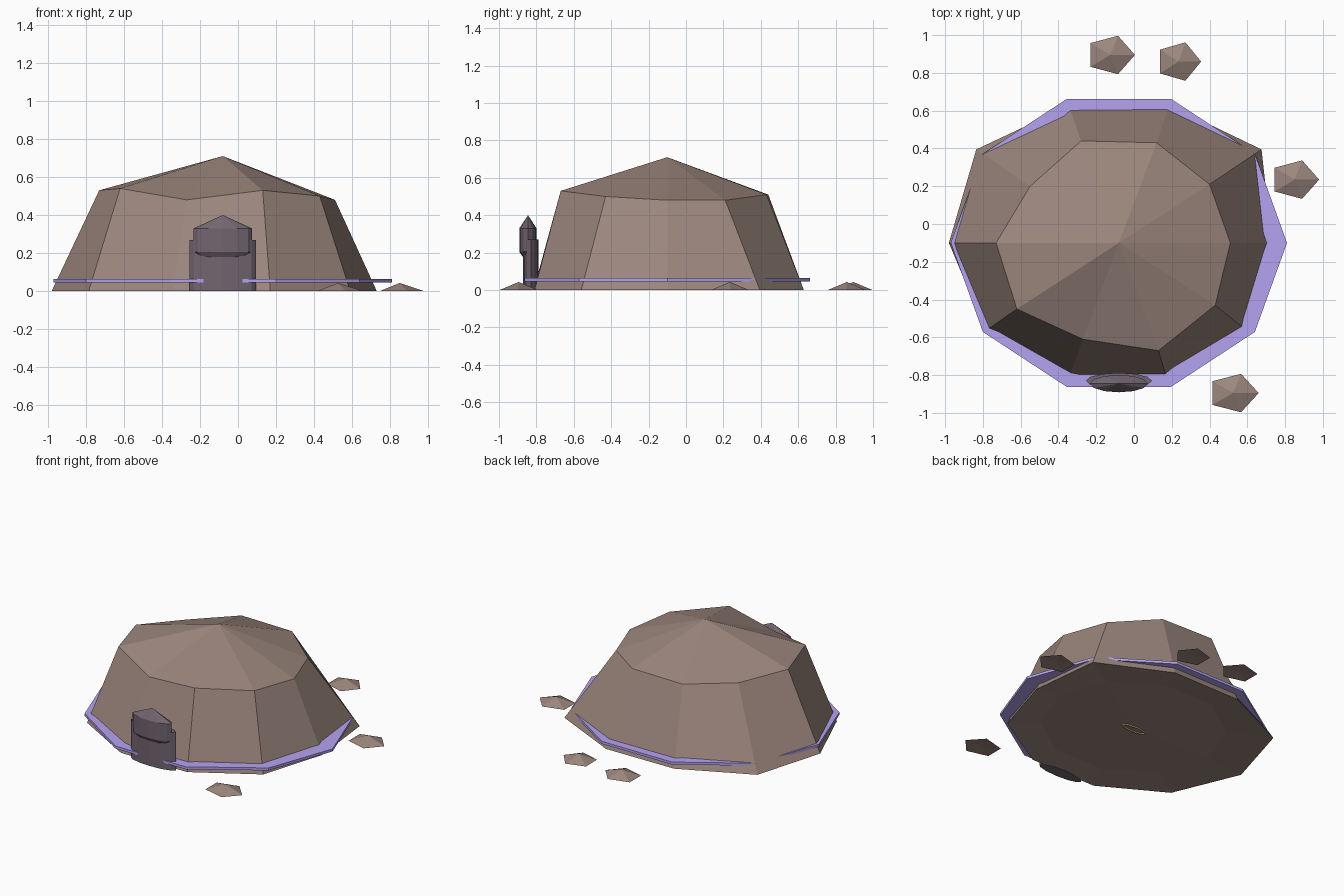
import bpy, bmesh
from math import sin, cos, pi

if "Cube" in bpy.data.objects:
    bpy.data.objects.remove(bpy.data.objects["Cube"])

CX, CY = -0.08, -0.1   # mound centre


def material(name, rgb):
    m = bpy.data.materials.new(name)
    m.diffuse_color = (*rgb, 1)
    m.use_nodes = True
    m.node_tree.nodes["Principled BSDF"].inputs["Base Color"].default_value = m.diffuse_color
    return m


EARTH = material("earth", (0.33, 0.24, 0.205))
STONE = material("door_stone", (0.17, 0.13, 0.16))
GLOW = material("violet", (0.46, 0.37, 0.88))
GOLD = material("gold", (0.70, 0.60, 0.25))


def ellipse(n, rx, ry, cx, cy, z, turn=0.0):
    return [(cx + rx * cos(2 * pi * i / n + turn), cy + ry * sin(2 * pi * i / n + turn), z)
            for i in range(n)]


def loft(name, rings, mat, closed=False):
    """Skin a stack of equal rings; a ring holding one point becomes a fan."""
    bm = bmesh.new()
    rows = [[bm.verts.new(p) for p in r] for r in rings]
    n = max(len(r) for r in rows)
    pairs = list(zip(rows, rows[1:])) + ([(rows[-1], rows[0])] if closed else [])
    for a, b in pairs:
        for i in range(n):
            j = (i + 1) % n
            if len(a) == 1:
                bm.faces.new((a[0], b[j], b[i]))
            elif len(b) == 1:
                bm.faces.new((a[i], a[j], b[0]))
            else:
                bm.faces.new((a[i], a[j], b[j], b[i]))
    me = bpy.data.meshes.new(name)
    bm.to_mesh(me)
    bm.free()
    me.materials.append(mat)
    ob = bpy.data.objects.new(name, me)
    bpy.context.collection.objects.link(ob)
    return ob


# Uneven ten-sided mound with a slightly recessed underside
base = [(0.73, -0.1), (0.675, 0.395), (0.185, 0.63), (-0.345, 0.625), (-0.835, 0.395),
        (-0.98, -0.1), (-0.785, -0.565), (-0.345, -0.815), (0.17, -0.81), (0.59, -0.56)]
shoulder = [(0.51, -0.1, 0.48), (0.40, 0.21, 0.48), (0.12, 0.43, 0.51), (-0.28, 0.44, 0.51),
            (-0.55, 0.20, 0.50), (-0.73, -0.1, 0.53), (-0.62, -0.45, 0.54),
            (-0.27, -0.61, 0.48), (0.13, -0.67, 0.53), (0.43, -0.43, 0.50)]
loft("mound", [[(CX, CY, 0.005)],
               ellipse(10, 0.62, 0.57, CX, CY, 0.02),
               [(x, y, 0) for x, y in base],
               shoulder,
               [(CX, CY, 0.71)]], EARTH)

# Flat violet ring round the foot of the mound
loft("foot_ring", [ellipse(10, 0.89 * k, 0.802 * k, CX, CY, z)
                   for k, z in ((0.88, 0.046), (1, 0.046), (1, 0.064), (0.88, 0.064))],
     GLOW, closed=True)

# Door stone: lower slab and overhanging pointed head
loft("door_slab", [[(CX, -0.83, 0)],
                   ellipse(12, 0.175, 0.042, CX, -0.83, 0),
                   ellipse(12, 0.175, 0.042, CX, -0.83, 0.27),
                   [(CX, -0.83, 0.27)]], STONE)
loft("door_head", [[(CX, -0.845, 0.18)],
                   ellipse(12, 0.12, 0.03, CX, -0.845, 0.18),
                   ellipse(12, 0.153, 0.046, CX, -0.845, 0.205),
                   ellipse(12, 0.153, 0.046, CX, -0.845, 0.33),
                   [(CX, -0.845, 0.40)]], STONE)

# Small gold hoop under the centre of the mound
loft("gold_hoop", [ellipse(16, 0.09 + dr, 0.025 + dr, CX, CY, 0.006 + dz)
                   for dr, dz in ((-0.007, 0), (0, -0.006), (0.007, 0), (0, 0.006))],
     GOLD, closed=True)

# Loose five-sided stones around the mound
for k, (x, y, rx, turn) in enumerate([(-0.125, 0.895, 0.13, 0), (0.235, 0.86, 0.12, 0),
                                      (0.85, 0.235, 0.13, 0), (0.525, -0.895, 0.135, 0)]):
    loft(f"loose_stone_{k + 1}", [[(x, y, 0.008)],
                                  ellipse(5, rx, 0.107, x, y, 0, turn),
                                  [(x, y, 0.043)]], EARTH)
